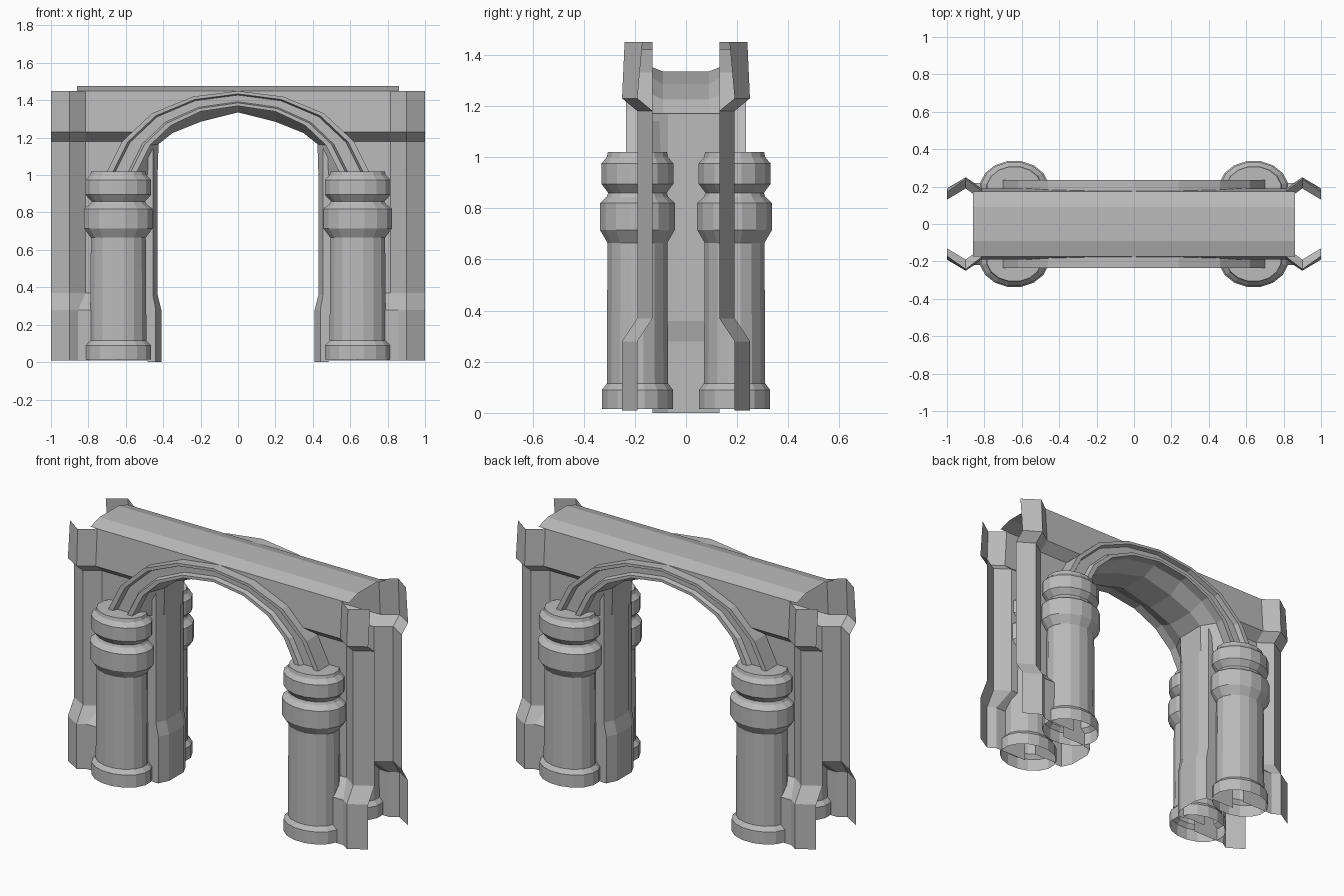
import bpy, bmesh, math
from mathutils import Vector

cube = bpy.data.objects.get("Cube")
if cube:
    bpy.data.objects.remove(cube, do_unlink=True)

GREY = (0.5, 0.5, 0.5, 1.0)
stone = bpy.data.materials.new("grey stone")
stone.use_nodes = True
stone.diffuse_color = GREY
stone.node_tree.nodes["Principled BSDF"].inputs["Base Color"].default_value = GREY


def loft(name, rows, outward, closed=False, cap=False):
    """Skin rows of points into quads facing outward, then mirror in x and y."""
    bm = bmesh.new()
    grid = [[bm.verts.new(p) for p in row] for row in rows]
    n = len(rows[0])
    for a, b in zip(grid, grid[1:]):
        for i in range(n if closed else n - 1):
            j = (i + 1) % n
            bm.faces.new((a[i], a[j], b[j], b[i]))
    if cap:
        bm.faces.new(grid[-1])
    bmesh.ops.remove_doubles(bm, verts=bm.verts[:], dist=0.0005)
    bm.normal_update()
    for f in bm.faces:
        if f.normal.dot(outward(f.calc_center_median())) < 0:
            f.normal_flip()
    mesh = bpy.data.meshes.new(name)
    bm.to_mesh(mesh)
    bm.free()
    mesh.materials.append(stone)
    ob = bpy.data.objects.new(name, mesh)
    bpy.context.collection.objects.link(ob)
    mod = ob.modifiers.new("four way symmetry", 'MIRROR')
    mod.use_axis = (True, True, False)
    mod.merge_threshold = 0.0005
    return ob


def toward(x, y, z):
    return lambda c: Vector((x, y, z))


# Columns: oval turned profile, open underneath
CX, CY, SIDES = 0.64, -0.19, 16
profile = [(.95, .015), (.95, .09), (.82, .115), (.80, .665), (1.0, .715),
           (1.0, .82), (.82, .845), (.78, .86), (.96, .895), (.96, .975),
           (.82, 1.0), (.79, 1.02)]
ring = [math.tau * (i + .5) / SIDES for i in range(SIDES)]
loft("columns",
     [[(CX + .187 * r * math.cos(a), CY + .149 * r * math.sin(a), z) for a in ring]
      for r, z in profile],
     lambda c: Vector((c.x - CX, c.y - CY, .05 if c.z > 1.01 else 0)),
     closed=True, cap=True)

# End pilasters: folded sheet with flared foot and overhanging head
foot = [(1, -.19), (.9, -.25), (.855, -.22), (CX, -.22)]
shaft = [(1, -.13), (.9, -.19), (.815, -.13), (CX, -.13)]
head = [(1, -.19), (.9, -.25), (.815, -.19), (CX, -.19)]
crown = [(1, -.17), (.9, -.24), (.815, -.175), (CX, -.175)]
levels = [(foot, .01), (foot, .28), (shaft, .37), (shaft, 1.18), (head, 1.23), (crown, 1.45)]
loft("end_pilasters", [[(x, y, z) for x, y in plan] for plan, z in levels], toward(0, -1, 0))

# Wall behind the columns
loft("lower_wall", [[(CX, -.13, z), (.455, -.13, z)] for z in (.01, 1.18)], toward(0, -1, 0))

# Spandrel wall over the arch
arch_line = [(CX, 1.23), (.545, 1.23), (.41, 1.30), (.22, 1.38), (0, 1.41)]
loft("spandrel_wall",
     [[(x, -.19 + (z - 1.23) * .068, z) for x, z in arch_line],
      [(x, -.175, 1.45) for x, z in arch_line]], toward(0, -1, 0))
loft("spandrel_ledge", [[(CX, -.13, 1.18), (.545, -.13, 1.18)],
                        [(CX, -.19, 1.23), (.545, -.19, 1.23)]], toward(0, -1, -1))

# Inner jambs with flared foot
slim = [(.49, -.13), (.455, -.13), (.43, -.07), (.43, 0)]
wide = [(.485, -.13), (.44, -.13), (.41, -.07), (.41, 0)]
loft("inner_jambs", [[(x, y, z) for x, y in plan] for plan, z in
                     [(wide, 0), (wide, .28), (slim, .36), (slim, 1.17)]], toward(-1, -1, 0))

# Arch moulding: two raised ribs with a groove between
outer = [(.71, 1.0), (.62, 1.18), (.46, 1.33), (.24, 1.42), (0, 1.45)]
inner = [(.55, 1.0), (.47, 1.16), (.36, 1.265), (.2, 1.34), (0, 1.37)]
section = [(0, -.13), (0, -.235), (.2, -.235), (.28, -.208), (.72, -.208),
           (.8, -.235), (1, -.235), (1, -.17)]


def moulding_point(o, i, t, y):
    return (o[0] + (i[0] - o[0]) * t, y, o[1] + (i[1] - o[1]) * t)


def moulding_out(c):
    k = min(range(len(outer)), key=lambda j: abs(outer[j][0] * .88 - c.x))
    mid = (Vector(outer[k]) + Vector(inner[k])) / 2
    away = math.hypot(c.x, c.z - .8) - math.hypot(mid.x, mid.y - .8)
    radial = Vector((c.x, 0, c.z - .8)).normalized()
    return radial * (.5 if away > 0 else -.5) + Vector((0, -1, 0))


loft("arch_moulding",
     [[moulding_point(o, i, t, y) for t, y in section] for o, i in zip(outer, inner)],
     moulding_out)

# Vaulted soffit, chamfered down from the moulding
vault = [(.43, 1.0), (.425, 1.165), (.35, 1.225), (.2, 1.285), (0, 1.335)]
loft("arch_soffit",
     [[(i[0], -.18, i[1]), (v[0], -.09, v[1]), (v[0], 0, v[1])]
      for i, v in zip(inner, vault)], toward(-.6, -.3, -1))

# Shallow faceted roof
loft("roof", [[(x, -.175, 1.45), (x, -.09, 1.475), (x, 0, 1.475)] for x in (0, .86)],
     toward(0, 0, 1))
